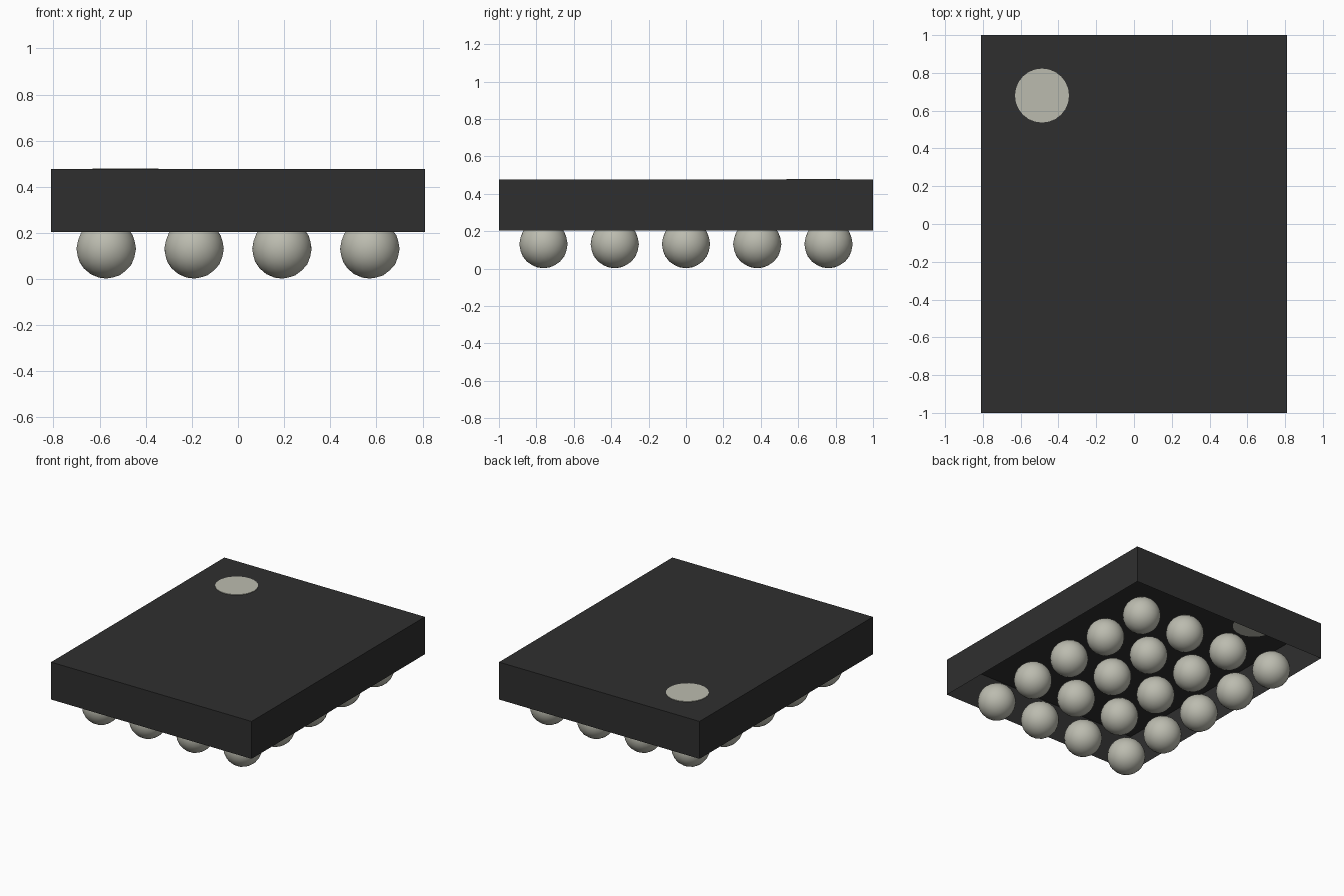
import bpy
import bmesh
import math

cube = bpy.data.objects.get("Cube")
if cube:
    bpy.data.objects.remove(cube, do_unlink=True)


def material(name, rgb):
    mat = bpy.data.materials.new(name)
    mat.use_nodes = True
    mat.diffuse_color = (*rgb, 1)
    bsdf = next(n for n in mat.node_tree.nodes if n.type == 'BSDF_PRINCIPLED')
    bsdf.inputs["Base Color"].default_value = (*rgb, 1)
    return mat


def make_object(name, bm, mat, location=(0, 0, 0)):
    mesh = bpy.data.meshes.new(name)
    bm.to_mesh(mesh)
    bm.free()
    mesh.materials.append(mat)
    obj = bpy.data.objects.new(name, mesh)
    obj.location = location
    bpy.context.collection.objects.link(obj)
    return obj


charcoal = material("charcoal", (0.028, 0.028, 0.028))
pale_grey = material("pale_grey", (0.50, 0.50, 0.43))

WIDTH, LENGTH = 1.62, 2.0
BOTTOM, TOP = 0.203, 0.476

# Package shell: a thin box open underneath
bm = bmesh.new()
bmesh.ops.create_cube(bm, size=1)
bmesh.ops.scale(bm, vec=(WIDTH, LENGTH, TOP - BOTTOM), verts=bm.verts)
floor = [f for f in bm.faces if f.normal.z < -0.5]
bmesh.ops.delete(bm, geom=floor, context='FACES_ONLY')
make_object("package_shell", bm, charcoal, (0, 0, (TOP + BOTTOM) / 2))

# Corner marker: a thin disc on the top
bm = bmesh.new()
bmesh.ops.create_cone(bm, cap_ends=True, segments=24, radius1=0.143,
                      radius2=0.143, depth=0.004)
make_object("corner_marker", bm, pale_grey, (-0.487, 0.68, TOP + 0.002))

# Solder balls: a grid of four by five sharing one mesh
RADIUS = 0.129
PITCH = 0.381
bm = bmesh.new()
bmesh.ops.create_icosphere(bm, subdivisions=3, radius=RADIUS)
for f in bm.faces:
    f.smooth = True
first = make_object("solder_ball", bm, pale_grey)
for row in range(5):
    for col in range(4):
        ball = first
        if row or col:
            ball = first.copy()
            ball.name = f"solder_ball_{row + 1}_{col + 1}"
            bpy.context.collection.objects.link(ball)
        ball.location = ((col - 1.5) * PITCH, (row - 2) * PITCH, RADIUS + 0.002)
